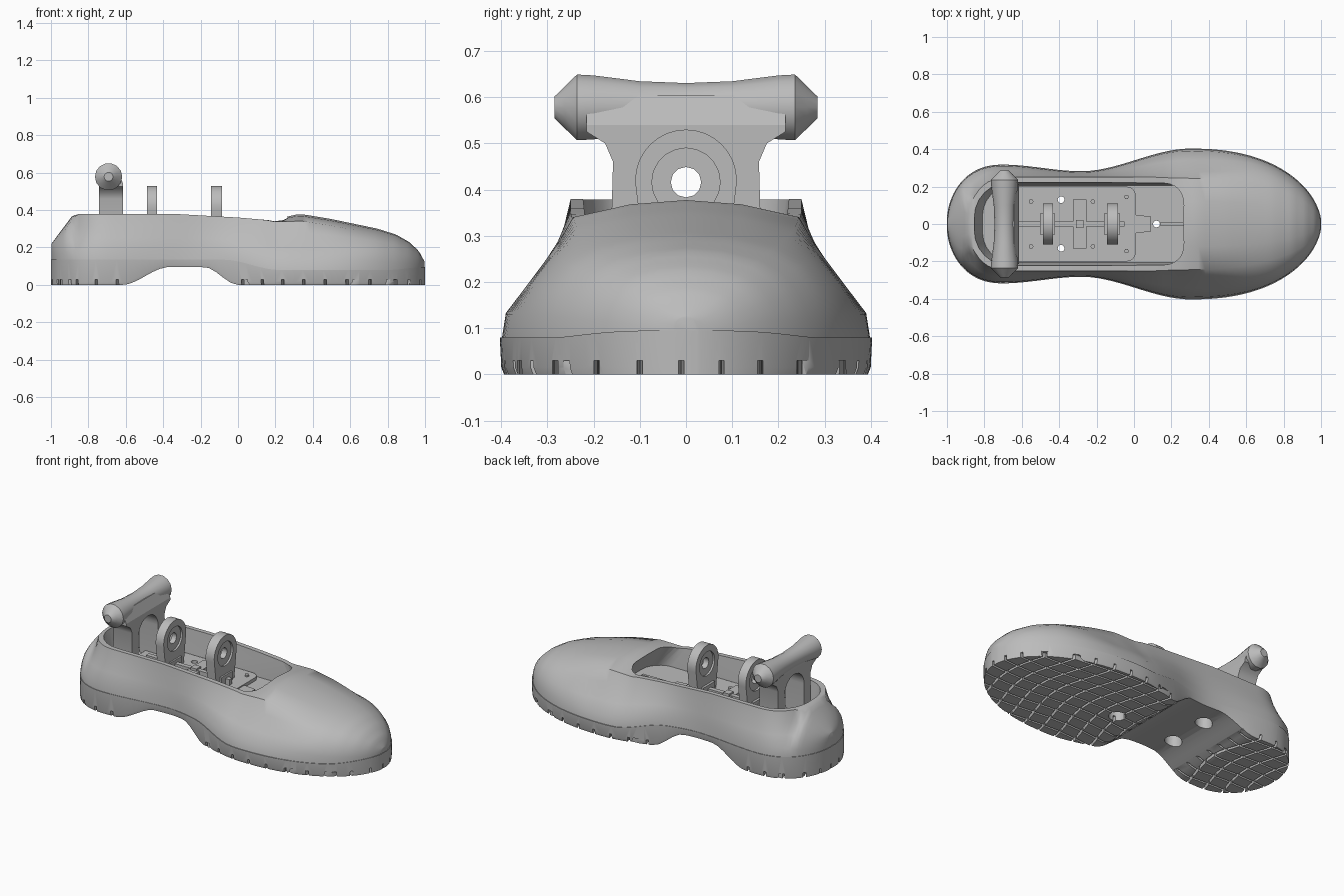
import bpy, bmesh, math

old = bpy.data.objects.get("Cube")
if old:
    bpy.data.objects.remove(old, do_unlink=True)

grey = bpy.data.materials.new("plain grey")
grey.use_nodes = True
grey.diffuse_color = (0.5, 0.5, 0.5, 1)
grey.node_tree.nodes["Principled BSDF"].inputs["Base Color"].default_value = (0.5, 0.5, 0.5, 1)


# ---- helpers ----
def lofts(name, stacks):
    """Skin each stack of matching closed rings and cap both ends."""
    bm = bmesh.new()
    for rings in stacks:
        rows = [[bm.verts.new(p) for p in ring] for ring in rings]
        n = len(rows[0])
        for a, b in zip(rows, rows[1:]):
            for i in range(n):
                j = (i + 1) % n
                bm.faces.new((a[i], a[j], b[j], b[i]))
        bm.faces.new(rows[0][::-1])
        bm.faces.new(rows[-1])
    bmesh.ops.recalc_face_normals(bm, faces=bm.faces)
    mesh = bpy.data.meshes.new(name)
    bm.to_mesh(mesh)
    bm.free()
    mesh.materials.append(grey)
    ob = bpy.data.objects.new(name, mesh)
    bpy.context.collection.objects.link(ob)
    shade(ob)
    return ob


def shade(ob):
    bpy.ops.object.select_all(action='DESELECT')
    ob.select_set(True)
    bpy.context.view_layer.objects.active = ob
    bpy.ops.object.shade_smooth_by_angle(angle=math.radians(45))


def prism(name, pts, axis, a, b):
    """Extrude a 2D outline along an axis from a to b."""
    place = {'x': lambda p, t: (t, p[0], p[1]),
             'z': lambda p, t: (p[0], p[1], t)}[axis]
    return lofts(name, [[[place(p, t) for p in pts] for t in (a, b)]])


def arc(cx, cy, r, start, end, n):
    return [(cx + r * math.cos(math.radians(start + (end - start) * i / n)),
             cy + r * math.sin(math.radians(start + (end - start) * i / n))) for i in range(n + 1)]


def circle(cx, cy, r, n=20):
    return arc(cx, cy, r, 0, 360, n)[:-1]


def rounded(x0, x1, hw, r0, r1):
    return (arc(x1 - r1, hw - r1, r1, 0, 90, 6) + arc(x0 + r0, hw - r0, r0, 90, 180, 6)
            + arc(x0 + r0, r0 - hw, r0, 180, 270, 6) + arc(x1 - r1, r1 - hw, r1, 270, 360, 6))


def box(name, x0, x1, hw, z0, z1):
    return prism(name, [(x0, -hw), (x1, -hw), (x1, hw), (x0, hw)], 'z', z0, z1)


def cut(targets, cutter):
    cutter.hide_render = True
    for ob in targets:
        mod = ob.modifiers.new("cut", 'BOOLEAN')
        mod.operation, mod.solver, mod.object = 'DIFFERENCE', 'EXACT', cutter
        bpy.context.view_layer.objects.active = ob
        bpy.ops.object.modifier_apply(modifier=mod.name)
        shade(ob)
    bpy.data.objects.remove(cutter, do_unlink=True)


def step(x, a, b):
    t = min(1, max(0, (x - a) / (b - a)))
    return t * t * (3 - 2 * t)


def table(x, pts):
    for (a, p), (b, q) in zip(pts, pts[1:]):
        if x <= b:
            return p + (q - p) * max(0, (x - a) / (b - a))
    return pts[-1][1]


# ---- foot shape as functions of x ----
def half_width(x):
    if x > 0.3:
        return 0.4 * (1 - ((x - 0.3) / 0.7) ** 2.3) ** 0.55
    if x < -0.7:
        return 0.315 * (1 - ((-0.7 - x) / 0.3) ** 2.3) ** 0.5
    return 0.315 - 0.035 * step(x, -0.7, -0.28) + 0.12 * step(x, -0.28, 0.3)


def rim_width(x):
    """Half width of the collar around the ankle opening, rounded at the heel."""
    t = min(0.98, max(0, (-0.66 - x) / 0.23))
    return 0.25 * (1 - t ** 2.6) ** 0.5


def seam(x):
    return 0.135 - 0.055 * step(x, -0.08, 0.22) + 0.015 * step(x, 0.8, 1)


def arch(x):
    return 0.095 * (step(x, -0.62, -0.37) - step(x, -0.18, 0))


TOP = [(-1, .22), (-.96, .275), (-.89, .368), (-.86, .378), (-.35, .38), (0, .36), (.13, .349),
       (.2, .347), (.27, .366), (.33, .38), (.5, .352), (.75, .3), (.85, .268), (.92, .228),
       (.97, .18), (1, .125)]
INSTEP = [(1, 0), (.975, .2), (.86, .4), (.7, .68), (.61, .88), (.3, .97), (0, 1)]
DOME = [(1, 0), (.99, .25), (.92, .5), (.79, .72), (.6, .87), (.3, .97), (0, 1)]

xs = [-math.cos(math.pi * i / 80) for i in range(81)]


def upper_ring(x):
    w = half_width(x * 0.998)
    lo, hi = seam(x) - 0.01, table(x, TOP)
    r = min(0.95, rim_width(x) / w)
    collar = [(1, 0), (.985, .25), (1 + .4 * (r - 1), .5), (1 + .76 * (r - 1), .75), (r, 1),
              (r / 2, 1), (0, 1)]
    a, b, t = collar, INSTEP, step(x, 0.12, 0.34)
    if x > 0.34:
        a, b, t = INSTEP, DOME, step(x, 0.34, 0.8)
    if x < -0.8:
        b, t = DOME, step(-x, 0.85, 0.93)
    half = [((p[0] + (q[0] - p[0]) * t) * w, lo + (hi - lo) * (p[1] + (q[1] - p[1]) * t))
            for p, q in zip(a, b)]
    return [(x * 0.997, y, z) for y, z in half] + [(x * 0.997, -y, z) for y, z in half[-2::-1]]


def sole_ring(x):
    w, lo, hi = half_width(x * 0.998), arch(x), seam(x)
    half = [(w * 0.985, lo), (w, lo + 0.015), (w * 1.008, hi)]
    return [(x, y, z) for y, z in half] + [(x, -y, z) for y, z in half[::-1]]


upper = lofts("upper_shell", [[upper_ring(x) for x in xs]])
sole = lofts("sole", [[sole_ring(x) for x in xs]])

# ankle opening, undercut towards the toe
cut([upper], lofts("opening_cutter", [[
    [(x, y, 0.215) for x, y in rounded(-0.81, 0.36, 0.205, 0.16, 0.12)],
    [(x, y, 0.40) for x, y in rounded(-0.86, 0.24, 0.225, 0.19, 0.12)]]]))


# tread grooves, one set across and one set lengthwise
def groove(path, dx, dy):
    return [[(x - dx, y - dy, -.02), (x + dx, y + dy, -.02), (x + dx, y + dy, .03), (x - dx, y - dy, .03)]
            for x, y in path]


ticks = [i / 8 for i in range(-8, 9)]
across = [groove([(-0.96 + 0.113 * k + 0.05 * math.cos(3 * t), 0.45 * t) for t in ticks], 0.007, 0)
          for k in range(18)]
along = [groove([(1.05 * t, 0.088 * k + 0.02 * math.sin(6 * t)) for t in ticks], 0, 0.006)
         for k in range(-4, 5)]
cut([sole], lofts("across_cutter", across))
cut([sole], lofts("along_cutter", along))

# footbed plate and mounting holes, counterbored from below
plate = prism("footbed_plate", rounded(-0.7, 0.01, 0.2, 0.06, 0.05), 'z', 0.2, 0.235)
for x, y in ((0.12, 0), (-0.39, 0.13), (-0.39, -0.13)):
    cut([upper, sole, plate], prism("hole_cutter", circle(x, y, 0.018), 'z', -0.1, 0.35))
    cut([upper, sole], prism("counterbore_cutter", circle(x, y, 0.048), 'z', -0.1, 0.16))

# small screws on the plate
for x, y in ((-0.55, 0.12), (-0.22, 0.12), (-0.04, 0.145)):
    for side in (-1, 1):
        prism("plate_screw", circle(x, y * side, 0.013, 6), 'z', 0.22, 0.245)

# central rib, cross block and front tongue
box("centre_rib", -0.62, -0.05, 0.014, 0.22, 0.27)
box("cross_block", -0.325, -0.255, 0.13, 0.22, 0.265)
box("cross_block_cap", -0.31, -0.27, 0.022, 0.25, 0.28)
prism("front_tongue", [(0, -.05), (.09, -.04), (.09, .04), (0, .05)], 'z', 0.21, 0.228)
box("front_rib", 0.14, 0.3, 0.008, 0.2, 0.232)

# two upright eyelets, each with a thicker foot
for name, x0, x1 in (("rear_eyelet", -0.487, -0.432), ("front_eyelet", -0.145, -0.086)):
    eyelet = prism(name, [(0.085, 0.22), *arc(0, 0.42, 0.11, -10, 190, 18), (-0.085, 0.22)], 'x', x0, x1)
    cut([eyelet], prism("eyelet_cutter", circle(0, 0.416, 0.033, 12), 'x', x0 - 0.1, x1 + 0.1))
    for face in (x0, x1):
        cut([eyelet], prism("recess_cutter", circle(0, 0.416, 0.074), 'x', face - 0.012, face + 0.012))
    box(name + "_foot", x0 - 0.015, x1 + 0.01, 0.055, 0.22, 0.29)

# heel bracket: arched post with a flared top
edge = [(0.165, 0.21), (0.158, 0.46), (0.175, 0.5), (0.215, 0.525), (0.215, 0.54)]
inner = arc(0, 0.415, 0.095, 180, 0, 14)
prism("heel_post", edge + [(-y, z) for y, z in edge[::-1]]
      + [(-0.095, 0.21), *inner, (0.095, 0.21)], 'x', -0.742, -0.614)
# shoulder fairing the post into the crossbar
lofts("post_shoulder", [[[(x, y, z) for x in (a, b) for y in ((-w, w) if x == a else (w, -w))]
                         for a, b, w, z in ((-0.742, -0.614, 0.215, 0.54), (-0.735, -0.64, 0.215, 0.605))]])

# crossbar, waisted in the middle with tapered ends
BAR = [(.285, .024), (.262, .047), (.236, .073), (.2, .071), (.1, .058), (0, .054)]
bar = BAR + [(-y, r) for y, r in BAR[-2::-1]]
lofts("crossbar", [[[(x, y, z) for x, z in circle(-0.692, 0.578, r, 14)] for y, r in bar]])
